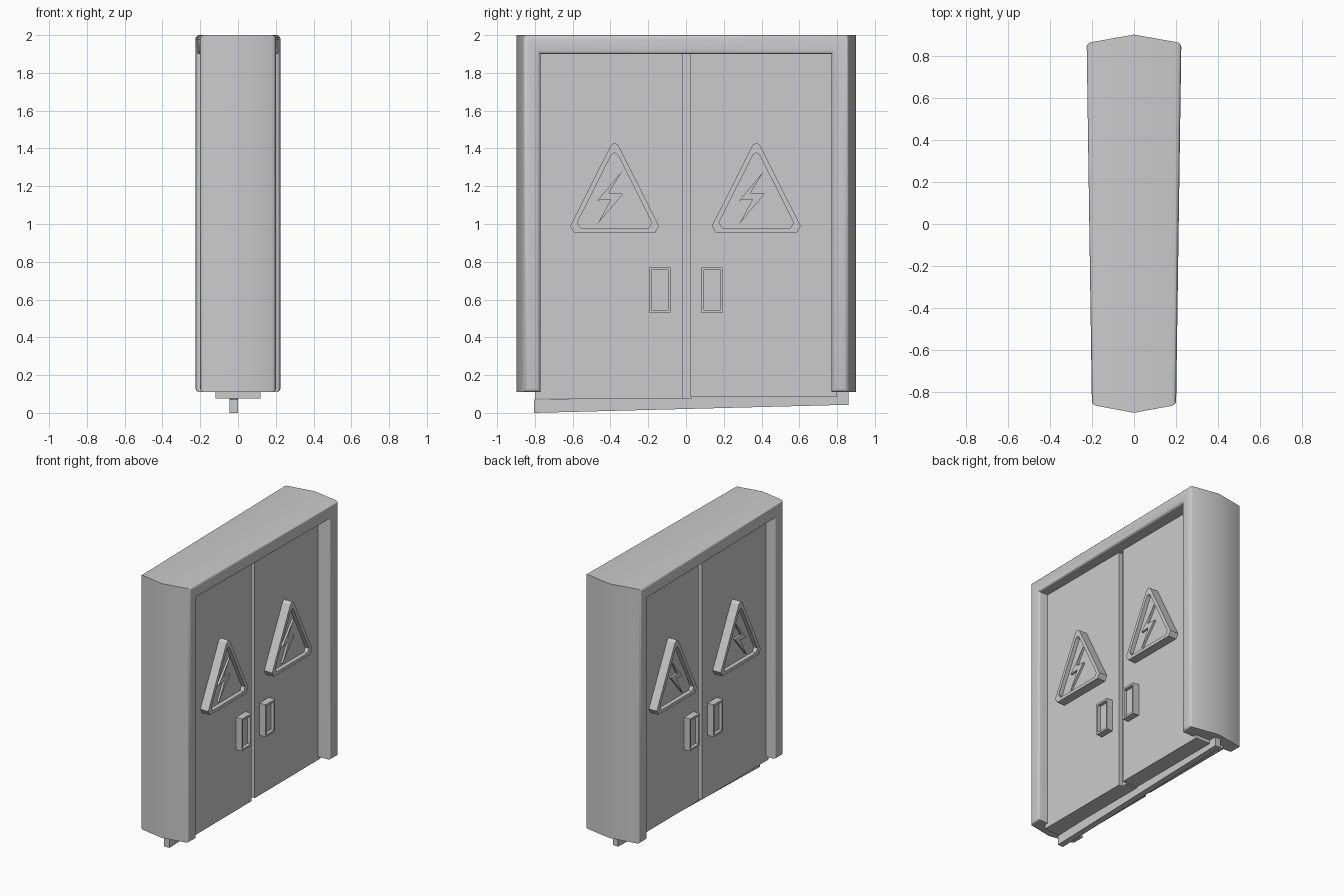
import bpy, bmesh

if "Cube" in bpy.data.objects:
    bpy.data.objects.remove(bpy.data.objects["Cube"])

grey = bpy.data.materials.new("light_grey")
grey.diffuse_color = (0.6, 0.6, 0.6, 1)
grey.use_nodes = True
grey.node_tree.nodes["Principled BSDF"].inputs["Base Color"].default_value = grey.diffuse_color


def finish(bm, name, mirror=False):
    bmesh.ops.recalc_face_normals(bm, faces=bm.faces)
    me = bpy.data.meshes.new(name)
    bm.to_mesh(me)
    bm.free()
    me.materials.append(grey)
    ob = bpy.data.objects.new(name, me)
    bpy.context.collection.objects.link(ob)
    if mirror:
        ob.modifiers.new("mirror", 'MIRROR')
    return ob


def block(name, x, y, z, rise=0.0):
    """Box from ranges; rise lifts its +y end."""
    bm = bmesh.new()
    bmesh.ops.create_cube(bm, size=1)
    for v in bm.verts:
        hi = v.co.y > 0
        v.co = (x[v.co.x > 0], y[hi], z[v.co.z > 0] + (rise if hi else 0))
    return finish(bm, name)


def plate(name, outline, cy, cz, x0, x1, inner=None, depth=0.0):
    """Extruded y/z outline on both sides of the cabinet, optionally recessed."""
    bm = bmesh.new()
    ring = lambda pts, x: [bm.verts.new((x, cy + a, cz + b)) for a, b in pts]
    rings = [ring(outline, x0), ring(outline, x1)]
    if inner:
        rings += [ring(inner, x1), ring(inner, x1 - depth)]
    n = len(outline)
    for r, s in zip(rings, rings[1:]):
        for i in range(n):
            j = (i + 1) % n
            bm.faces.new((r[i], r[j], s[j], s[i]))
    bm.faces.new(rings[0])
    bm.faces.new(rings[-1])
    return finish(bm, name, mirror=True)


# Frame: U shape with ridged ends and rounded edges on both door sides
bm = bmesh.new()
yz = [(-.86, .11), (-.86, 2), (.86, 2), (.86, .11),
      (.77, .11), (.77, 1.9), (-.77, 1.9), (-.77, .11)]
R, L = [[bm.verts.new((s * (.2125 + .0145 * y), y, z)) for y, z in yz] for s in (1, -1)]
fb, ft, bt, bb = [bm.verts.new((0, y, z)) for y, z in
                  ((-.897, .11), (-.897, 2), (.9, 2), (.9, .11))]
sides = [bm.faces.new(R), bm.faces.new(L)]
for V in (R, L):
    bm.faces.new((V[0], V[1], ft, fb))
    bm.faces.new((V[2], V[3], bb, bt))
bm.faces.new((R[1], R[2], bt, L[2], L[1], ft))
bm.faces.new((R[0], fb, L[0], L[7], R[7]))
bm.faces.new((R[3], bb, L[3], L[4], R[4]))
for i in (4, 5, 6):
    bm.faces.new((R[i], R[i + 1], L[i + 1], L[i]))
bmesh.ops.recalc_face_normals(bm, faces=bm.faces)
edges = list({e for f in sides for e in f.edges})
bmesh.ops.bevel(bm, geom=edges, offset=.02, segments=3, profile=.5, affect='EDGES')
frame = finish(bm, "frame")
bpy.context.view_layer.objects.active = frame
frame.select_set(True)
bpy.ops.object.shade_smooth_by_angle(angle=0.6)

# Doors, the recessed seam between them and the sloped floor rail
block("left_door", (-.12, .12), (-.8, -.015), (.077, 1.92))
block("right_door", (-.12, .12), (.025, .8), (.085, 1.92))
block("door_seam", (-.09, .09), (-.02, .03), (.077, 1.92))
block("floor_rail", (-.045, 0), (-.805, .86), (0, .07), .043)

# Warning triangles with raised bolts, and recessed handles
tri = [(-.215, -.24), (.215, -.24), (.235, -.205), (.02, .222),
       (0, .235), (-.02, .222), (-.235, -.205)]
tri_in = [(a * .84, b * .84 - .015) for a, b in tri]
bolt = [(.04, .085), (-.09, -.07), (-.02, -.065), (-.09, -.195),
        (.045, -.035), (-.03, -.03)]
grip = [(-.056, -.12), (.056, -.12), (.056, .12), (-.056, .12)]
grip_in = [(a * .78, b * .88) for a, b in grip]
for side, cy, hy in (("left", -.378, -.138), ("right", .372, .138)):
    plate(side + "_sign", tri, cy, 1.195, .11, .185, tri_in, .03)
    plate(side + "_bolt", bolt, cy, 1.195, .15, .17)
    plate(side + "_handle", grip, hy, .65, .11, .17, grip_in, .025)
